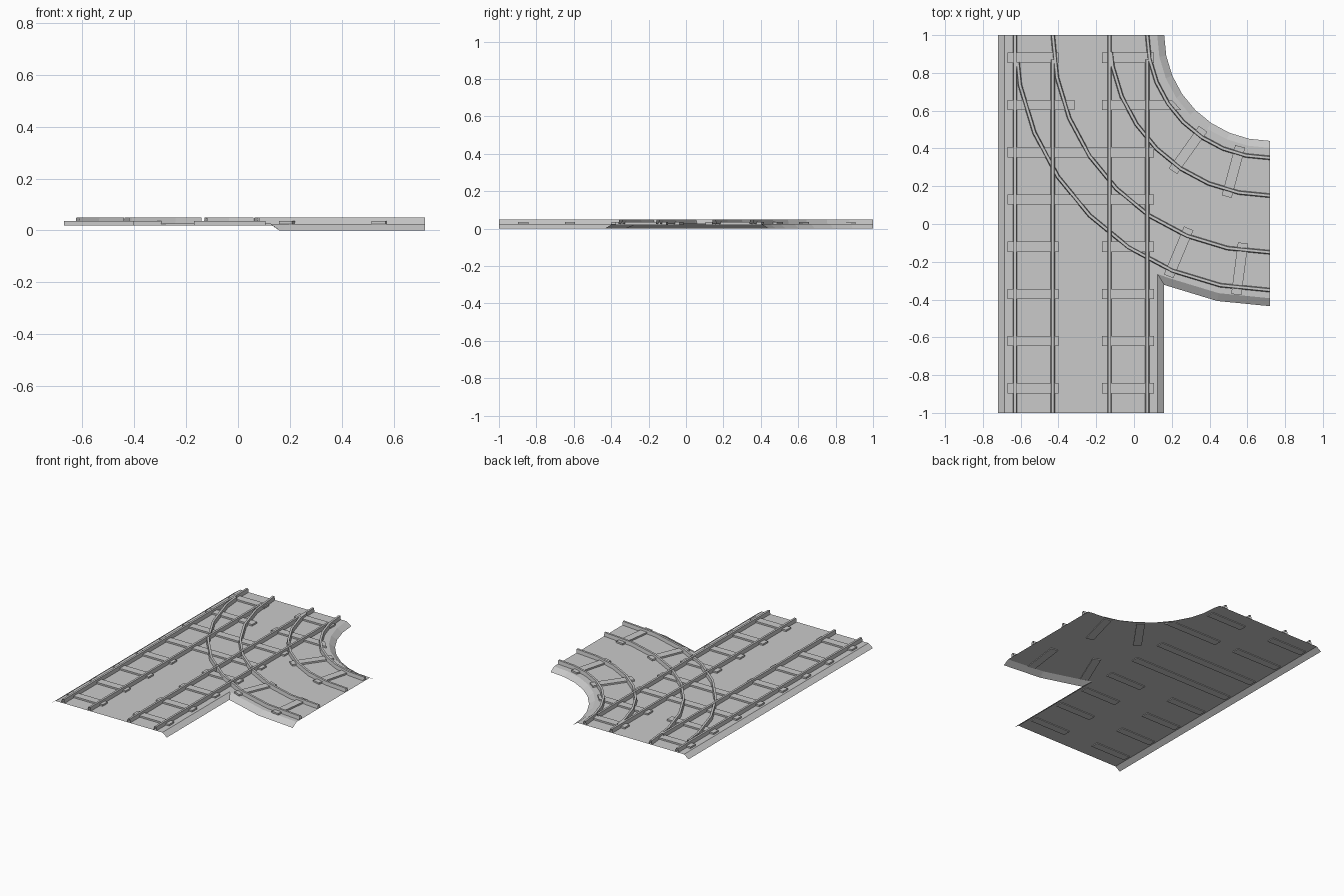
import bpy, bmesh
from math import radians, cos, sin
from mathutils import Vector

if "Cube" in bpy.data.objects:
    bpy.data.objects.remove(bpy.data.objects["Cube"], do_unlink=True)

grey = bpy.data.materials.new("track_grey")
grey.use_nodes = True
grey.diffuse_color = (0.59, 0.59, 0.59, 1)
grey.node_tree.nodes["Principled BSDF"].inputs["Base Color"].default_value = (0.59, 0.59, 0.59, 1)

BED_Z, TIE_LOW, TIE_TOP, RAIL_TOP = 0.025, 0.02, 0.036, 0.05
CENTRE = Vector((0.72, 1.0))
STEPS = 8
RAILS = [-0.63, -0.43, -0.13, 0.07]


def finish(bm, name):
    mesh = bpy.data.meshes.new(name)
    bm.to_mesh(mesh)
    bm.free()
    mesh.materials.append(grey)
    obj = bpy.data.objects.new(name, mesh)
    bpy.context.collection.objects.link(obj)


def polar(radius, degrees):
    a = radians(degrees)
    return CENTRE - Vector((radius * cos(a), radius * sin(a)))


def arc(radius, first=0):
    return [polar(radius, 90 * i / STEPS) for i in range(first, STEPS + 1)]


def strip(bm, lower, upper):
    """Quads between two matching rows of vertices."""
    for i in range(len(lower) - 1):
        bm.faces.new((lower[i], lower[i + 1], upper[i + 1], upper[i]))


# Ballast bed: open sheet with sloping shoulders
bm = bmesh.new()


def row(points, z):
    return [bm.verts.new((p[0], p[1], z)) for p in points]


outer_top = row([(0.125, -1), (0.125, -0.265)] + arc(1.393, 6), BED_Z)
outer_low = row([(0.16, -1), (0.16, -0.322)] + arc(1.435, 6), 0)
inner_top = row(arc(0.597)[::-1], BED_Z)
inner_low = row(arc(0.56)[::-1], 0)
left_top = row([(-0.685, 1), (-0.685, -1)], BED_Z)
left_low = row([(-0.72, 1), (-0.72, -1)], 0)
bm.faces.new(outer_top + inner_top + left_top)
for low, top in ((outer_low, outer_top), (inner_low, inner_top), (left_low, left_top)):
    strip(bm, low, top)
finish(bm, "ballast_bed")


# Sleepers
def tie(name, points):
    bm = bmesh.new()
    face = bm.faces.new([bm.verts.new((p[0], p[1], TIE_LOW)) for p in points])
    new = bmesh.ops.extrude_face_region(bm, geom=[face])["geom"]
    bmesh.ops.translate(bm, vec=(0, 0, TIE_TOP - TIE_LOW),
                        verts=[v for v in new if isinstance(v, bmesh.types.BMVert)])
    bmesh.ops.recalc_face_normals(bm, faces=bm.faces)
    finish(bm, name)


def straight_tie(name, x0, x1, y, skew=0):
    h = 0.027
    tie(name, [(x0, y - h), (x1 + skew, y - h), (x1 - skew, y + h), (x0, y + h)])


for i in range(8):
    y = 0.88 - 0.25 * i
    if i in (2, 3):
        straight_tie("long_sleeper", -0.67, 0.105, y)
    else:
        straight_tie("left_sleeper", -0.67, -0.315 if i == 1 else -0.4, y)
        if i == 1:
            straight_tie("switch_sleeper", -0.17, 0.225, y, 0.025)
        else:
            straight_tie("right_sleeper", -0.17, 0.105, y)

for r0, r1, angles in ((0.61, 0.885, (54.5, 75)), (1.11, 1.385, (67.2, 82.6))):
    for a in angles:
        p, q = polar(r0, a), polar(r1, a)
        d = (q - p).normalized()
        side = Vector((-d.y, d.x)) * 0.027
        tie("curve_sleeper", [p - side, q - side, q + side, p + side])

# Rails: open trapezoid section as (sideways offset, height)
SECTION = [(-0.011, BED_Z), (-0.007, RAIL_TOP), (0.007, RAIL_TOP), (0.011, BED_Z)]


def rail_mesh(path):
    """path(offset) gives the plan points of the rail at that sideways offset."""
    bm = bmesh.new()
    rows = [[bm.verts.new((p[0], p[1], z)) for p in path(off)] for off, z in SECTION]
    for a, b in zip(rows, rows[1:]):
        strip(bm, a, b)
    return bm


for i, x in enumerate(RAILS):
    # Straight rail; the second of each pair begins at the switch
    end = 0.87 if i % 2 else 1
    finish(rail_mesh(lambda o: [(x + o, -1), (x + o, end)]), "straight_rail")

    # Curved rail; the first of each pair begins at the switch
    def curve(o):
        pts = arc(CENTRE.x - x - o)
        if i % 2 == 0:
            pts[0] = pts[0].lerp(pts[1], 0.54)
        return pts[::-1]

    bm = rail_mesh(curve)
    # Gaps where it crosses the straight rails
    for cross in RAILS[i + 1:]:
        for edge in (cross - 0.01, cross + 0.01):
            bmesh.ops.bisect_plane(bm, geom=bm.verts[:] + bm.edges[:] + bm.faces[:],
                                   plane_co=(edge, 0, 0), plane_no=(1, 0, 0))
        gap = [f for f in bm.faces if abs(f.calc_center_median().x - cross) < 0.01]
        bmesh.ops.delete(bm, geom=gap, context="FACES")
    finish(bm, "curved_rail")
